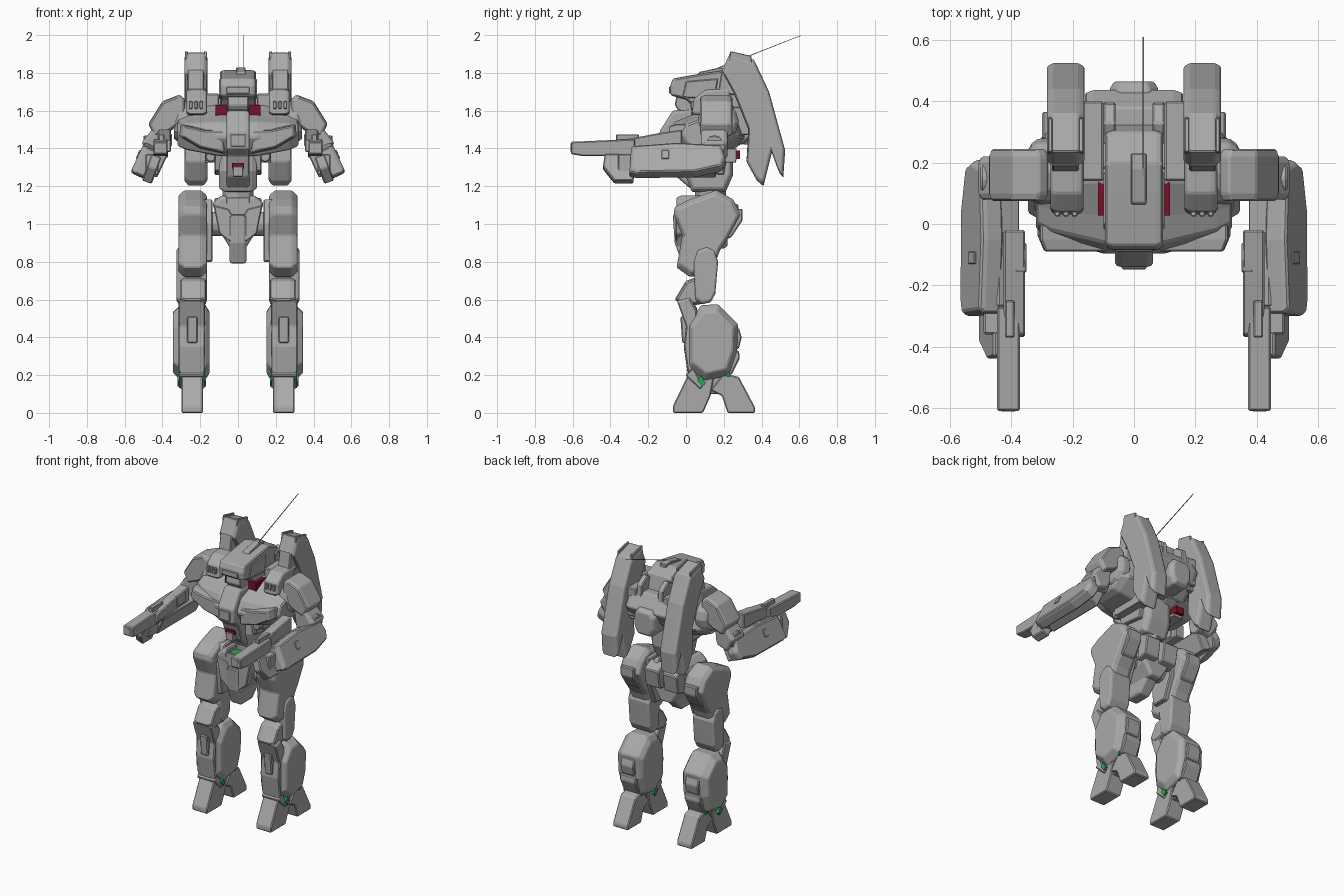
import bpy, bmesh, math
from mathutils import Matrix, Vector


def material(name, rgb):
    m = bpy.data.materials.new(name)
    m.diffuse_color = (*rgb, 1)
    return m


GREY = material("armour_grey", (0.40, 0.40, 0.40))
RED = material("dark_red", (0.20, 0.005, 0.02))
GREEN = material("green", (0.02, 0.38, 0.08))


def prism(name, axis, pts, rings, mirror=True, bevel=0.006, mat=GREY, roll=0, pivot=(0.46, 0, 1.32)):
    """Loft a 2D profile along an axis; rings hold (position, scale)."""
    place = {"x": lambda u, v, t: (t, u, v), "y": lambda u, v, t: (u, t, v),
             "z": lambda u, v, t: (u, v, t)}[axis]
    cu = (min(p[0] for p in pts) + max(p[0] for p in pts)) / 2
    cv = (min(p[1] for p in pts) + max(p[1] for p in pts)) / 2
    bm = bmesh.new()
    loops = []
    for ring in rings:
        t, s = ring if isinstance(ring, tuple) else (ring, 1)
        loops.append([bm.verts.new(place(cu + (u - cu) * s, cv + (v - cv) * s, t)) for u, v in pts])
    n = len(pts)
    for a, b in zip(loops, loops[1:]):
        for i in range(n):
            bm.faces.new((a[i], a[(i + 1) % n], b[(i + 1) % n], b[i]))
    bm.faces.new(loops[0])
    bm.faces.new(loops[-1])
    bmesh.ops.recalc_face_normals(bm, faces=bm.faces)
    if roll:
        bmesh.ops.rotate(bm, verts=bm.verts, cent=Vector(pivot),
                         matrix=Matrix.Rotation(math.radians(roll), 3, "Y"))
    me = bpy.data.meshes.new(name)
    bm.to_mesh(me)
    bm.free()
    me.materials.append(mat)
    ob = bpy.data.objects.new(name, me)
    bpy.context.collection.objects.link(ob)
    if bevel:
        m = ob.modifiers.new("bevel", "BEVEL")
        m.width, m.segments, m.limit_method = bevel, 1, "ANGLE"
        m.angle_limit = math.radians(25)
    if mirror:
        ob.modifiers.new("mirror", "MIRROR")
    return ob


def box(name, x, y, z, **kw):
    return prism(name, "x", [(y[0], z[0]), (y[1], z[0]), (y[1], z[1]), (y[0], z[1])], x, **kw)


def disc(cu, cv, r, n=12):
    return [(cu + r * math.cos(2 * math.pi * i / n), cv + r * math.sin(2 * math.pi * i / n)) for i in range(n)]


def chamfer(a, b, c, s):
    return [(a, s), (a + c, 1), (b - c, 1), (b, s)]


# Feet
prism("toe", "x", [(-.07, .0), (.09, .0), (.13, .09), (.15, .2), (.05, .23), (.01, .2), (-.07, .035)], [.185, .3])
prism("heel", "x", [(.22, 0), (.365, 0), (.365, .03), (.28, .19), (.2, .21), (.13, .12), (.19, .09)],
      [.185, .3])
box("ankle", [.2, .285], (.07, .22), (.1, .26))
prism("ankle_green", "x", [(.06, .17), (.085, .14), (.105, .155), (.08, .2)], [.17, .32], mat=GREEN, bevel=0)
box("heel_green", [.178, .312], (.215, .23), (.19, .23), mat=GREEN, bevel=0)
prism("ankle_guard", "x", [(-.005, .2), (.075, .125), (.09, .14), (.04, .24)], [.178, .312])

# Lower legs
prism("calf", "x", [(.01, .24), (.1, .17), (.23, .2), (.27, .32), (.275, .47), (.17, .575), (.08, .57), (.01, .47)],
      [(.15, .8), (.175, 1), (.3, 1), (.345, .8)])
prism("shin_plate", "x", [(.01, .2), (.05, .23), (.06, .55), (.02, .62), (-.05, .6), (.0, .46), (-.012, .35)],
      chamfer(.175, .315, .03, .93))
prism("shin_groove_plate", "x", [(-.02, .37), (.03, .37), (.03, .51), (-.03, .51)], [.215, .27])
prism("knee", "x", [(-.06, .6), (-.01, .56), (.1, .58), (.12, .66), (.06, .72), (0, .7)], chamfer(.17, .305, .03, .85))
prism("calf_thruster_upper", "x", [(.24, .33), (.28, .34), (.295, .4), (.28, .45), (.24, .44)], [.195, .295])
prism("calf_thruster_lower", "x", [(.2, .21), (.24, .2), (.285, .29), (.28, .33), (.23, .33)], [.185, .305])

# Thighs
prism("thigh", "x", [(.02, .72), (.13, .73), (.18, .86), (.22, .92), (.29, 1.05), (.25, 1.13), (.16, 1.18),
                     (.02, 1.13), (-.06, 1.09), (-.065, 1.05), (-.02, .94), (-.05, .77)],
      chamfer(.165, .315, .03, .88))
prism("inner_thigh", "x", [(.02, .8), (.13, .8), (.19, .95), (.2, 1.13), (.05, 1.13), (.0, 1.0)], [.135, .2])
prism("thigh_rear_block", "x", [(.17, .9), (.24, .93), (.3, 1.02), (.3, 1.08), (.2, 1.08)], [.19, .29])
rod = [(.05, .6), (.085, .575), (.13, .585), (.155, .63), (.17, .8), (.15, .86), (.11, .88), (.06, .86), (.04, .8)]
prism("knee_side_link", "x", rod, chamfer(.165, .325, .012, .9), bevel=.004)

# Pelvis, with a green plate recessed in its top
prism("pelvis", "y", [(-.135, 1.11), (-.09, 1.15), (-.062, 1.15), (-.058, 1.12), (.058, 1.12), (.062, 1.15),
                      (.09, 1.15), (.135, 1.11), (.09, .95), (.04, .87), (-.04, .87), (-.09, .95)],
      chamfer(-.05, .22, .02, .92), mirror=False)
box("pelvis_lip", [-.06, .06], (-.05, -.036), (1.06, 1.14), mirror=False, bevel=.003)
box("waist_green", [-.055, .055], (-.036, .05), (1.11, 1.126), mirror=False, mat=GREEN, bevel=0)
prism("crotch_guard", "x", [(-.06, .9), (-.02, .79), (.1, .79), (.2, .9), (.12, 1.05), (-.07, 1.05)],
      chamfer(-.045, .045, .01, .9), mirror=False)
prism("front_skirt", "y", [(.0, 1.0), (.05, 1.08), (.13, 1.1), (.1, .95), (.05, .91), (0, .9)], [-.055, .0])
prism("rear_skirt", "x", [(.18, .96), (.26, .98), (.28, 1.1), (.2, 1.14)], [.015, .125])
prism("hip_joint", "x", disc(.09, 1.0, .065), [.08, .175])

# Waist and abdomen
prism("waist", "z", disc(0, .13, .085, 8), [1.1, 1.22], mirror=False)
prism("abdomen", "x", [(.03, 1.17), (.21, 1.17), (.25, 1.26), (.25, 1.42), (.0, 1.42), (-.01, 1.28)],
      chamfer(-.1, .1, .03, .85), mirror=False)
prism("abdomen_side", "x", [(.02, 1.28), (.2, 1.26), (.22, 1.38), (0, 1.38)], [.08, .125])
prism("vent_nozzle", "y", disc(.145, 1.355, .028), [-.01, .1])
box("waist_red", [.105, .165], (.03, .285), (1.345, 1.39), mat=RED, bevel=0)
box("waist_red_cover", [.163, .176], (.02, .268), (1.335, 1.4), bevel=.003)
box("waist_red_floor", [.1, .176], (.03, .265), (1.325, 1.346), bevel=.003)

# Torso
prism("chest", "x", [(-.1, 1.46), (-.06, 1.54), (.025, 1.575), (.14, 1.635), (.27, 1.64), (.33, 1.45), (.2, 1.36),
                     (-.04, 1.36)], [.03, (.1, 1), (.27, .77), (.32, .62)], bevel=.008)
prism("chest_plate", "y", [(.065, 1.37), (.2, 1.4), (.31, 1.465), (.305, 1.53), (.17, 1.5), (.065, 1.5)],
      [(-.09, .86), (-.05, 1), .0])
prism("nose", "x", [(-.14, 1.40), (-.14, 1.49), (-.07, 1.6), (.1, 1.62), (.1, 1.2), (.02, 1.19), (-.05, 1.25),
                    (-.09, 1.36)], chamfer(-.062, .062, .015, .94), mirror=False)
box("nose_panel", [-.04, .04], (-.148, -.12), (1.41, 1.475), mirror=False, bevel=.004)
box("nose_sensor_red", [-.032, .032], (-.09, -.04), (1.295, 1.322), mirror=False, mat=RED, bevel=0)
box("nose_sensor", [-.027, .027], (-.095, -.03), (1.25, 1.305), mirror=False, bevel=.004)
box("collar_red", [.06, .118], (.028, .14), (1.56, 1.63), mat=RED, bevel=0)
box("collar", [.1, .17], (.14, .4), (1.5, 1.69))
prism("upper_back", "x", [(.18, 1.42), (.3, 1.42), (.39, 1.5), (.44, 1.58), (.38, 1.68), (.18, 1.68)],
      chamfer(-.16, .16, .03, .92), mirror=False)
prism("back_panel", "y", [(-.05, 1.42), (.05, 1.42), (.08, 1.47), (.08, 1.56), (.05, 1.6), (-.05, 1.6), (-.08, 1.56),
                          (-.08, 1.47)], [.3, (.44, 1), (.465, .8)], mirror=False)
prism("back_fin", "x", [(.26, 1.62), (.4, 1.62), (.39, 1.73), (.33, 1.77), (.26, 1.74)], [.06, .1])
box("binder_mount", [.12, .2], (.24, .38), (1.47, 1.62))

# Head
prism("head", "x", [(-.085, 1.73), (-.07, 1.77), (.1, 1.8), (.2, 1.815), (.3, 1.78), (.33, 1.65), (.05, 1.61),
                    (-.0, 1.66), (-.08, 1.68)], chamfer(-.094, .094, .02, .95), mirror=False)
prism("chin", "x", [(-.06, 1.63), (-.04, 1.6), (.06, 1.57), (.1, 1.66), (-.05, 1.68)], [-.055, .055], mirror=False)
prism("head_cheek", "x", [(-.02, 1.67), (.15, 1.66), (.17, 1.77), (.0, 1.755)], [.08, .1], bevel=.005)
box("visor", [-.06, .06], (-.091, -.06), (1.69, 1.725), mirror=False, bevel=.003)
prism("head_hatch", "x", [(.05, 1.77), (.23, 1.78), (.23, 1.825), (.18, 1.828), (.07, 1.805)], [-.01, .04],
      mirror=False, bevel=.004)
prism("antenna", "x", [(.1, 1.795), (.61, 1.997), (.61, 2.0), (.1, 1.801)], [.028, .032], mirror=False, bevel=0)

# Shoulder binders
prism("binder", "x", [(.235, 1.91), (.36, 1.87), (.44, 1.7), (.525, 1.39), (.515, 1.245), (.495, 1.27), (.455, 1.38),
                      (.41, 1.2), (.375, 1.23), (.32, 1.33), (.33, 1.5), (.25, 1.7), (.19, 1.81)],
      chamfer(.162, .284, .02, .93), bevel=.005)
prism("binder_front_panel", "x", [(.17, 1.7), (.26, 1.68), (.26, 1.82), (.19, 1.82)], [.18, .268])
for side, x in (("inner", .165), ("outer", .266)):
    prism(f"binder_crest_{side}", "x", [(.225, 1.84), (.35, 1.84), (.345, 1.89), (.235, 1.915)], [x, x + .015], bevel=.003)
prism("collar_block", "x", [(.03, 1.58), (.22, 1.56), (.24, 1.72), (.1, 1.71), (.04, 1.66)], chamfer(.165, .272, .015, .9))
for i in range(3):
    x = .185 + i * .028
    box(f"collar_vent_{i + 1}", [x, x + .018], (.025, .06), (1.61, 1.65), bevel=.003)

# Shoulders and elbows
prism("shoulder_joint", "x", disc(.17, 1.54, .11), [.26, (.31, 1), (.34, .8)])
prism("shoulder", "y", [(.28, 1.66), (.31, 1.685), (.4, 1.65), (.475, 1.53), (.44, 1.46), (.36, 1.49), (.28, 1.55)],
      chamfer(.075, .245, .025, .9))
prism("shoulder_panel", "x", [(.1, 1.53), (.225, 1.53), (.225, 1.64), (.1, 1.64)], [.37, (.43, .9)], roll=-32,
      pivot=(.42, 0, 1.58))
prism("upper_arm", "y", [(.36, 1.5), (.44, 1.52), (.51, 1.43), (.46, 1.34), (.38, 1.37)], chamfer(.08, .22, .02, .85))
prism("elbow", "x", disc(.15, 1.41, .06), [.37, .5])

# Forearms and guns
prism("forearm_shield", "x", [(-.3, 1.24), (-.26, 1.23), (.05, 1.235), (.19, 1.27), (.21, 1.32), (.19, 1.395),
                              (-.05, 1.41), (-.29, 1.39)], [(.465, 1), (.52, 1), (.54, .94)], roll=-25)
box("shield_hatch", [.53, .546], (-.13, -.09), (1.31, 1.36), roll=-25, bevel=.003)
box("forearm", [.4, .48], (-.27, .16), (1.265, 1.4), roll=-25)
box("wrist", [.42, .49], (-.36, -.25), (1.26, 1.37))
prism("lower_gun", "x", [(-.44, 1.3), (-.38, 1.22), (-.28, 1.22), (-.26, 1.37), (-.43, 1.37)], [.42, .475], roll=-20)
prism("gun_body", "x", [(-.37, 1.38), (-.02, 1.4), (-.02, 1.5), (-.15, 1.48), (-.36, 1.44)], [.355, .425])
box("gun_side_block", [.35, .39], (-.16, -.06), (1.41, 1.48))
prism("gun_barrel", "x", [(-.61, 1.37), (-.55, 1.36), (-.41, 1.36), (-.27, 1.36), (-.27, 1.45), (-.61, 1.435)],
      [.372, .447])
box("gun_sight", [.39, .42], (-.37, -.25), (1.42, 1.475), bevel=.004)
prism("muzzle", "y", disc(.41, 1.405, .022, 8), [-.612, -.55], bevel=0)
